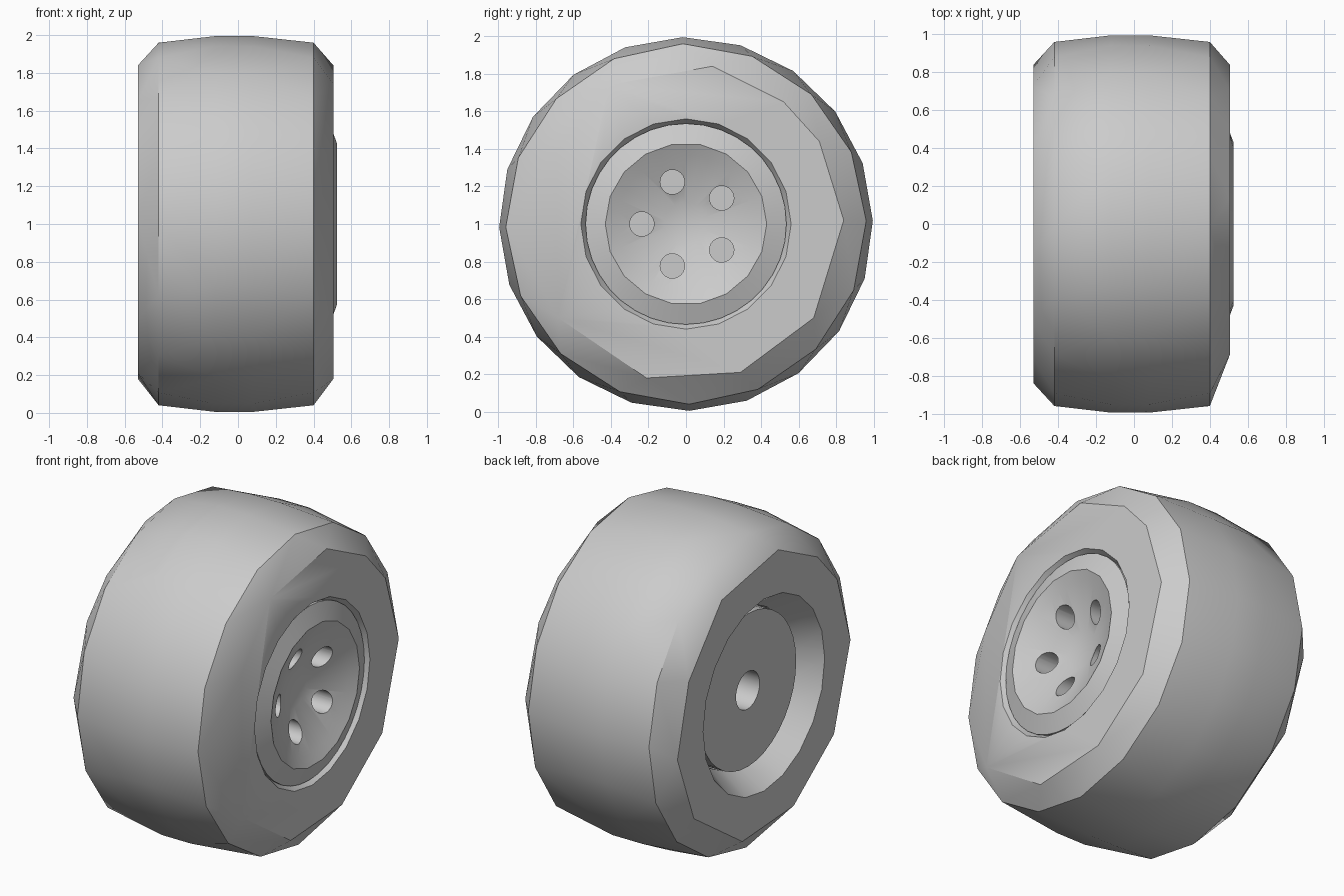
import bpy, bmesh
from math import sin, cos, pi, radians

if "Cube" in bpy.data.objects:
    bpy.data.objects.remove(bpy.data.objects["Cube"])

AXLE = 1.0  # height of wheel centre; the axle runs along x


def finish(name, bm):
    bmesh.ops.recalc_face_normals(bm, faces=bm.faces)
    me = bpy.data.meshes.new(name)
    bm.to_mesh(me)
    bm.free()
    ob = bpy.data.objects.new(name, me)
    bpy.context.collection.objects.link(ob)
    return ob


def lathe(name, profile, n, y=0.0, z=AXLE):
    """Capped revolve round x; entries (x, r, coarse), coarse rings have n/2 sides."""
    bm = bmesh.new()
    rings = []
    for x, r, coarse in profile:
        ring = []
        for i in range(n):
            a = 2 * pi * i / n
            rr = r * cos(2 * pi / n) if coarse and i % 2 else r
            ring.append(bm.verts.new((x, y + rr * cos(a), z + rr * sin(a))))
        rings.append(ring)
    for a, b in zip(rings, rings[1:]):
        for i in range(n):
            j = (i + 1) % n
            bm.faces.new((a[i], a[j], b[j], b[i]))
    bm.faces.new(rings[0])
    bm.faces.new(rings[-1])
    return finish(name, bm)


def select(ob):
    bpy.ops.object.select_all(action='DESELECT')
    ob.select_set(True)
    bpy.context.view_layer.objects.active = ob


def cut(ob, cutter):
    select(ob)
    m = ob.modifiers.new("cut", 'BOOLEAN')
    m.operation, m.solver, m.object = 'DIFFERENCE', 'EXACT', cutter
    bpy.ops.object.modifier_apply(modifier=m.name)
    bpy.data.objects.remove(cutter, do_unlink=True)


def smooth(ob, deg):
    select(ob)
    bpy.ops.object.shade_smooth_by_angle(angle=radians(deg))


# tire: hull of coarse rings between two irregular sidewall outlines
wall = [(-.41, 1.74), (.14, 1.84), (.52, 1.65), (.71, 1.44), (.84, 1.02),
        (.68, .5), (.29, .21), (-.21, .18), (-.68, .5)]
front_extra = [(-.69, 1.38)]
back_extra = [(-.84, .92), (-.73, 1.36)]
bm = bmesh.new()
for y, z in wall + front_extra:
    bm.verts.new((.505, y, z))
for y, z in wall + back_extra:
    bm.verts.new((-.53, -y, z))
for x, r, n in ((.4, .96, 16), (-.42, .96, 16), (.08, .995, 20), (-.12, .995, 20)):
    for i in range(n):
        a = 2 * pi * i / n + radians(1)
        bm.verts.new((x, r * cos(a), AXLE + r * sin(a)))
hull = bmesh.ops.convex_hull(bm, input=bm.verts[:])
loose = [v for v in bm.verts if not v.link_faces]
bmesh.ops.delete(bm, geom=loose, context='VERTS')
bmesh.ops.dissolve_limit(bm, angle_limit=radians(.2), verts=bm.verts[:], edges=bm.edges[:])
tire = finish("tire", bm)
cut(tire, lathe("bore_cutter", [(-.6, .62, 0), (-.53, .59, 0), (-.36, .48, 0),
                                (.38, .48, 0), (.505, .56, 0), (.6, .6, 0)], 20))
smooth(tire, 32)

# rim: lip, inner bevel, dished centre and flat back
rim = lathe("rim", [(-.42, .47, 0), (.4, .47, 0), (.47, .535, 0), (.485, .535, 0),
                    (.525, .43, 1), (.495, .37, 1), (.385, .115, 0)], 36)

# five lug holes and the rear axle socket
for k in range(5):
    a = radians(36 + 72 * k)
    cut(rim, lathe("lug_cutter", [(.2, .065, 0), (.6, .065, 0)], 24,
                   .235 * cos(a), AXLE + .235 * sin(a)))
cut(rim, lathe("axle_cutter", [(-.6, .115, 0), (-.15, .115, 0)], 24))
smooth(rim, 25)
